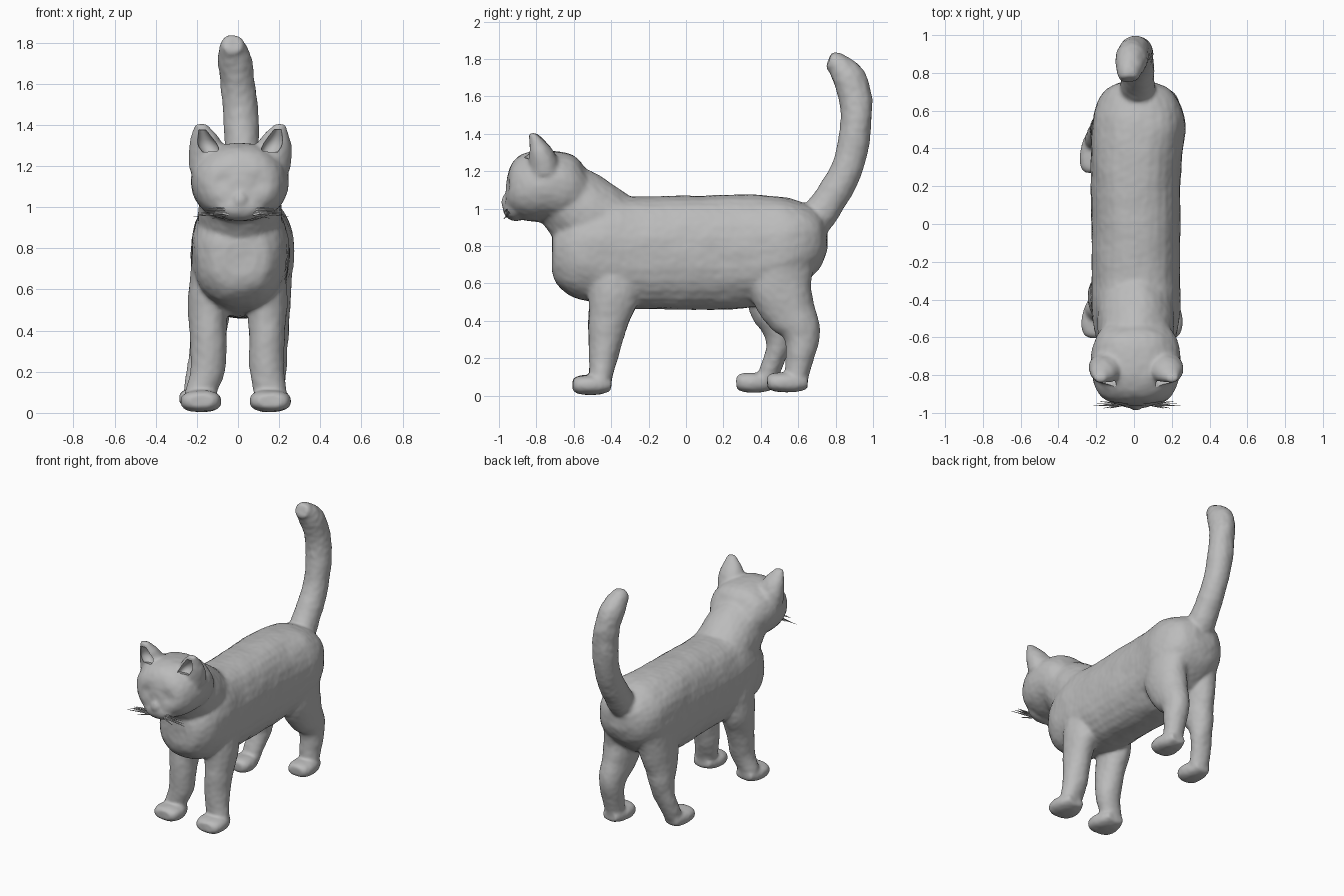
import bpy, bmesh, math
from mathutils import Vector, noise

cube = bpy.data.objects.get("Cube")
if cube:
    bpy.data.objects.remove(cube, do_unlink=True)

grey = bpy.data.materials.new("fur grey")
grey.use_nodes = True
COLOUR = (0.5, 0.5, 0.5, 1)
grey.diffuse_color = COLOUR
grey.node_tree.nodes["Principled BSDF"].inputs["Base Color"].default_value = COLOUR

SIDES = 28
STEPS = 4


def catmull(a, b, c, d, t):
    return 0.5 * (2 * b + (c - a) * t + (2 * a - 5 * b + 4 * c - d) * t * t
                  + (3 * b - a - 3 * c + d) * t ** 3)


def loft(bm, stations, power=2.0, axis=None):
    """Closed tube through stations (x, y, z, half width, half depth).
    Rings face along the path, or along axis if one is given."""
    pts = [Vector(s) for s in stations]
    pts = [pts[0]] + pts + [pts[-1]]
    path = []
    for i in range(1, len(pts) - 2):
        path += [catmull(*pts[i - 1:i + 3], k / STEPS) for k in range(STEPS)]
    path.append(pts[-1])
    rings = []
    for i, p in enumerate(path):
        step = path[min(i + 1, len(path) - 1)] - path[max(i - 1, 0)]
        tangent = Vector(axis or (0, step[1], step[2])).normalized()
        side = Vector((1, 0, 0))
        up = tangent.cross(side)
        ring = []
        for k in range(SIDES):
            a = math.tau * k / SIDES
            c, s = math.cos(a), math.sin(a)
            u = math.copysign(abs(c) ** (2 / power), c) * p[3]
            v = math.copysign(abs(s) ** (2 / power), s) * p[4]
            ring.append(bm.verts.new(Vector(p[:3]) + side * u + up * v))
        rings.append(ring)
    for a, b in zip(rings, rings[1:]):
        for k in range(SIDES):
            n = (k + 1) % SIDES
            bm.faces.new((a[k], a[n], b[n], b[k]))
    bm.faces.new(rings[0][::-1])
    bm.faces.new(rings[-1])


def ball(bm, centre, size):
    made = bmesh.ops.create_uvsphere(bm, u_segments=24, v_segments=14, radius=1)
    for v in made["verts"]:
        v.co = Vector(centre) + Vector(v.co[i] * size[i] for i in range(3))


def paw(bm, x, toe, heel, width, floor):
    """Blocky rounded foot from toe to heel."""
    shape = ((0, 0.6, 0.6), (0.12, 0.88, 0.88), (0.4, 1, 1), (0.75, 0.85, 0.95), (1, 0.6, 0.6))
    loft(bm, [(x, toe + (heel - toe) * t, floor + 0.052, width * w, 0.052 * h)
              for t, w, h in shape], 2.5, (0, 1, 0))


def make_object(name, bm):
    bmesh.ops.recalc_face_normals(bm, faces=bm.faces)
    mesh = bpy.data.meshes.new(name)
    bm.to_mesh(mesh)
    bm.free()
    mesh.materials.append(grey)
    obj = bpy.data.objects.new(name, mesh)
    bpy.context.collection.objects.link(obj)
    return obj


bm = bmesh.new()

# Torso, chest to rump
loft(bm, [(0.01, -0.715, 0.75, 0.08, 0.09), (0.01, -0.69, 0.755, 0.15, 0.16),
          (0.01, -0.60, 0.76, 0.21, 0.235), (0.01, -0.45, 0.785, 0.235, 0.295),
          (0.01, -0.28, 0.765, 0.235, 0.30), (0.01, 0, 0.765, 0.235, 0.305),
          (0.01, 0.3, 0.77, 0.24, 0.305), (0.025, 0.5, 0.79, 0.25, 0.275),
          (0.025, 0.63, 0.815, 0.225, 0.215), (0.02, 0.715, 0.835, 0.165, 0.15),
          (0.02, 0.755, 0.85, 0.08, 0.07)], 2.3, (0, 1, 0))

# Neck
loft(bm, [(0.01, -0.74, 1.10, 0.17, 0.15), (0.01, -0.62, 1.035, 0.195, 0.20),
          (0.01, -0.50, 0.94, 0.205, 0.22), (0.01, -0.36, 0.82, 0.21, 0.23)])

# Head, muzzle and nose
loft(bm, [(0.01, -0.965, 1.07, 0.08, 0.06), (0.01, -0.945, 1.095, 0.145, 0.115),
          (0.01, -0.90, 1.11, 0.195, 0.165), (0.01, -0.82, 1.12, 0.228, 0.19),
          (0.01, -0.70, 1.12, 0.238, 0.19), (0.01, -0.60, 1.105, 0.212, 0.18),
          (0.01, -0.52, 1.06, 0.16, 0.13)], 2.2, (0, 1, 0))
ball(bm, (0.01, -0.91, 1.0), (0.125, 0.07, 0.068))
ball(bm, (0.01, -0.955, 1.035), (0.04, 0.035, 0.045))

# Tail
loft(bm, [(0.02, 0.64, 0.88, 0.10, 0.10), (0.02, 0.75, 1.02, 0.09, 0.09),
          (0.02, 0.855, 1.2, 0.083, 0.085), (0.015, 0.9, 1.38, 0.085, 0.083),
          (0.005, 0.91, 1.55, 0.087, 0.087), (-0.01, 0.885, 1.67, 0.085, 0.087),
          (-0.02, 0.82, 1.76, 0.072, 0.07), (-0.025, 0.765, 1.793, 0.05, 0.045)])

# Front legs and paws
for s, x, foot in ((1, 0.14, 0.158), (-1, -0.145, -0.18)):
    loft(bm, [(x - s * 0.02, -0.38, 0.74, 0.10, 0.16), (x, -0.385, 0.55, 0.10, 0.14),
              (x, -0.415, 0.4, 0.09, 0.108), (x, -0.44, 0.22, 0.085, 0.08),
              (foot, -0.455, 0.1, 0.08, 0.06), (foot, -0.46, 0.03, 0.07, 0.05)])
    paw(bm, foot, -0.605, -0.4, 0.102, 0.006)

# Hind legs and paws, the right one stepping forward
loft(bm, [(0.135, 0.50, 0.78, 0.125, 0.20), (0.145, 0.50, 0.6, 0.115, 0.175),
          (0.15, 0.55, 0.46, 0.10, 0.145), (0.155, 0.605, 0.37, 0.09, 0.11),
          (0.16, 0.62, 0.28, 0.08, 0.09), (0.16, 0.60, 0.15, 0.07, 0.068),
          (0.16, 0.58, 0.05, 0.07, 0.05)])
paw(bm, 0.16, 0.435, 0.65, 0.09, 0.018)
loft(bm, [(-0.10, 0.50, 0.78, 0.115, 0.20), (-0.12, 0.48, 0.6, 0.108, 0.17),
          (-0.135, 0.48, 0.46, 0.095, 0.14), (-0.15, 0.495, 0.36, 0.085, 0.095),
          (-0.165, 0.492, 0.26, 0.075, 0.065), (-0.19, 0.45, 0.14, 0.07, 0.058),
          (-0.2, 0.42, 0.06, 0.065, 0.045)])
paw(bm, -0.205, 0.27, 0.47, 0.085, 0.018)

# Ears
for s in (1, -1):
    loft(bm, [(0.01 + s * 0.14, -0.755, 1.18, 0.105, 0.09), (0.01 + s * 0.152, -0.765, 1.26, 0.10, 0.082),
              (0.01 + s * 0.172, -0.788, 1.34, 0.068, 0.056), (0.01 + s * 0.193, -0.82, 1.405, 0.028, 0.02)],
         axis=(0, 0, 1))

cat = make_object("cat_body", bm)

# Ear hollows
cut = bmesh.new()
for s in (1, -1):
    loft(cut, [(0.01 + s * 0.142, -0.845, 1.27, 0.04, 0.035), (0.01 + s * 0.16, -0.838, 1.31, 0.046, 0.05),
               (0.01 + s * 0.183, -0.845, 1.375, 0.018, 0.025)])
hollows = make_object("ear_hollows", cut)
hollows.hide_render = True

# Fuse everything into one soft skin
remesh = cat.modifiers.new("fuse", "REMESH")
remesh.mode = "VOXEL"
remesh.voxel_size = 0.011
soften = cat.modifiers.new("soften", "SMOOTH")
soften.factor = 0.5
soften.iterations = 8
carve = cat.modifiers.new("carve", "BOOLEAN")
carve.operation = "DIFFERENCE"
carve.object = hollows
graph = bpy.context.evaluated_depsgraph_get()
skin = bpy.data.meshes.new_from_object(cat.evaluated_get(graph))
cat.modifiers.clear()
cat.data = skin
bpy.data.objects.remove(hollows, do_unlink=True)

# Uneven fur and eye sockets
shift = []
for v in skin.vertices:
    p = v.co
    lump = 0.005 * noise.noise(p * 9) + 0.0015 * noise.noise(p * 30)
    if p.z > 1.42:
        lump *= 1.6
    for s in (1, -1):
        gap = (p - Vector((0.01 + s * 0.085, -0.94, 1.12))).length
        lump -= 0.014 * math.exp(-(gap / 0.045) ** 2)
    shift.append(p + v.normal * lump)
for v, p in zip(skin.vertices, shift):
    v.co = p

# Whiskers
curve = bpy.data.curves.new("whiskers", "CURVE")
curve.dimensions = "3D"
curve.bevel_depth = 0.006
curve.bevel_resolution = 1
for s in (1, -1):
    for i in range(6):
        reach = 0.14 + 0.018 * (i * 5 % 6)
        line = curve.splines.new("POLY")
        line.points.add(2)
        for k, t in enumerate((0, 0.55, 1)):
            x = 0.015 + s * (0.06 + (reach - 0.06) * t)
            y = -0.955 - 0.02 * t + 0.012 * (i % 4) * t
            z = 0.965 + 0.006 * i - t * (0.02 - 0.004 * i)
            line.points[k].co = (x, y, z, 1)
            line.points[k].radius = 1 - 0.8 * t
curve.materials.append(grey)
whiskers = bpy.data.objects.new("whiskers", curve)
bpy.context.collection.objects.link(whiskers)

bpy.ops.object.select_all(action="DESELECT")
cat.select_set(True)
bpy.context.view_layer.objects.active = cat
bpy.ops.object.shade_smooth_by_angle(angle=math.radians(50))
